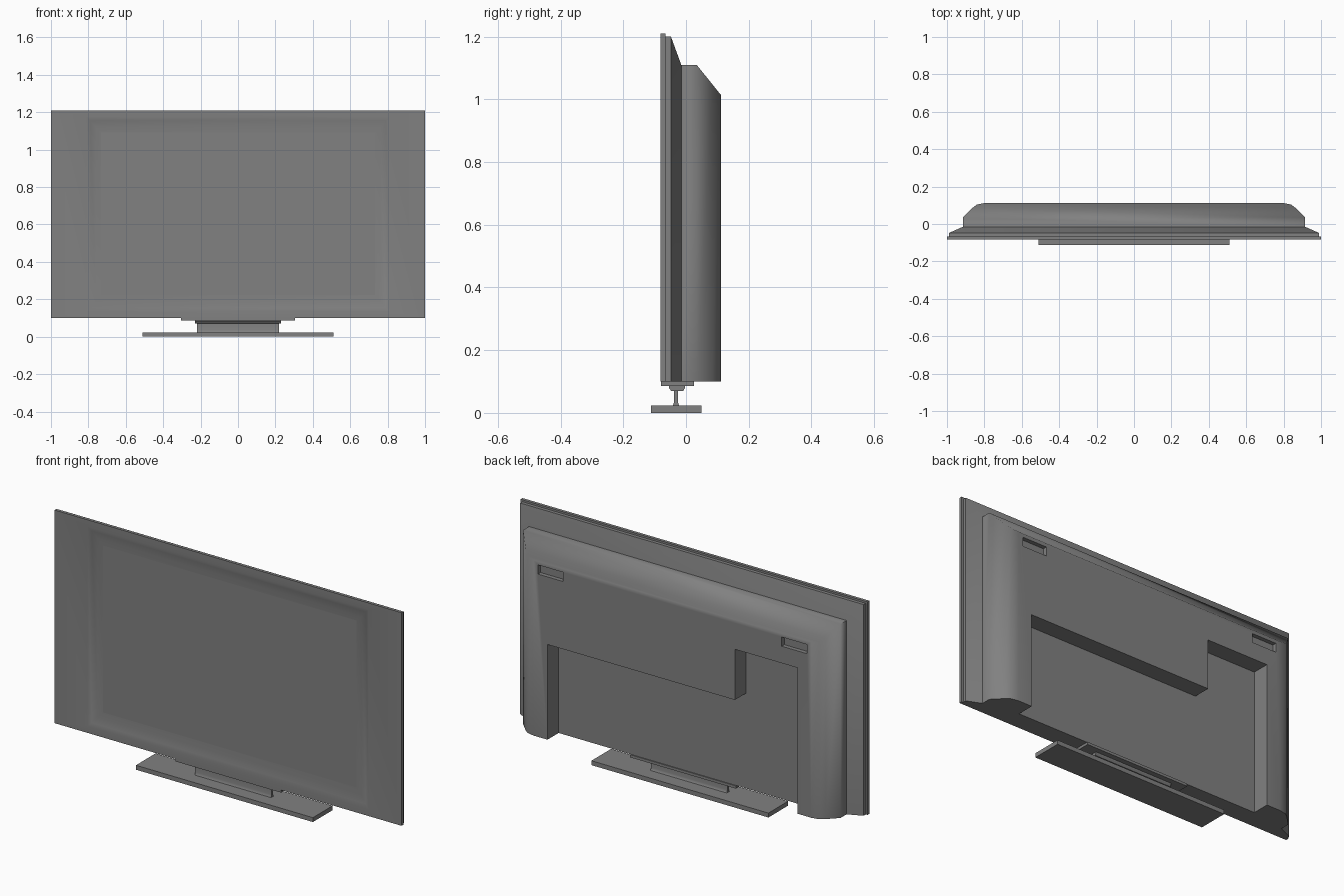
import bpy
import bmesh
import math

cube = bpy.data.objects.get("Cube")
if cube:
    bpy.data.objects.remove(cube, do_unlink=True)

grey = bpy.data.materials.new("mid_grey")
grey.use_nodes = True
COLOUR = (0.22, 0.22, 0.22, 1)
grey.diffuse_color = COLOUR
for node in grey.node_tree.nodes:
    if node.type == 'BSDF_PRINCIPLED':
        node.inputs["Base Color"].default_value = COLOUR

BOTTOM = 0.10


def finish(name, bm):
    """Turn a bmesh into a named object."""
    bmesh.ops.recalc_face_normals(bm, faces=bm.faces)
    mesh = bpy.data.meshes.new(name)
    bm.to_mesh(mesh)
    bm.free()
    mesh.materials.append(grey)
    obj = bpy.data.objects.new(name, mesh)
    bpy.context.collection.objects.link(obj)
    return obj


def select(obj):
    bpy.ops.object.select_all(action='DESELECT')
    obj.select_set(True)
    bpy.context.view_layer.objects.active = obj


def smooth(obj, degrees):
    select(obj)
    bpy.ops.object.shade_smooth_by_angle(angle=math.radians(degrees))


def loft(name, rings):
    """Join rectangles given as (y, half width, bottom, top), back to back."""
    bm = bmesh.new()
    loops = [[bm.verts.new((x, y, z)) for x, z in
              ((-w, low), (w, low), (w, top), (-w, top))]
             for y, w, low, top in rings]
    for a, b in zip(loops, loops[1:]):
        for i in range(4):
            j = (i + 1) % 4
            bm.faces.new((a[i], a[j], b[j], b[i]))
    bm.faces.new(loops[0])
    bm.faces.new(loops[-1])
    return finish(name, bm)


def prism(name, points, axis, start, end):
    """Extrude an outline along x (points are y, z) or y (points are x, z)."""
    bm = bmesh.new()

    def place(p, d):
        return (d, p[0], p[1]) if axis == 'x' else (p[0], d, p[1])

    face = bm.faces.new([bm.verts.new(place(p, start)) for p in points])
    out = bmesh.ops.extrude_face_region(bm, geom=[face])
    shift = place((0, 0), end - start)
    bmesh.ops.translate(bm, vec=shift,
                        verts=[g for g in out["geom"] if isinstance(g, bmesh.types.BMVert)])
    return finish(name, bm)


def box(name, x0, x1, y0, y1, z0, z1):
    return prism(name, [(x0, z0), (x1, z0), (x1, z1), (x0, z1)], 'y', y0, y1)


def cut(target, cutter):
    cutter.hide_render = True
    mod = target.modifiers.new("cut", 'BOOLEAN')
    mod.operation = 'DIFFERENCE'
    mod.solver = 'EXACT'
    mod.object = cutter
    select(target)
    bpy.ops.object.modifier_apply(modifier=mod.name)
    bpy.data.objects.remove(cutter, do_unlink=True)


# Front panel with a coved surround and a slightly sunken screen
panel = loft("front_panel", [
    (-0.066, 1.0, BOTTOM, 1.21),
    (-0.082, 1.0, BOTTOM, 1.21),
    (-0.082, 0.81, 0.135, 1.175),
    (-0.075, 0.79, 0.155, 1.155),
    (-0.069, 0.76, 0.19, 1.12),
    (-0.066, 0.717, 0.238, 1.077),
    (-0.060, 0.713, 0.242, 1.073),
])
smooth(panel, 28)

# Rear shell, stepping in and rounding off towards the back
shell = loft("rear_shell", [(y, w, BOTTOM, top) for y, w, top in (
    (-0.067, 0.99, 1.20),
    (-0.048, 0.99, 1.20),
    (-0.015, 0.915, 1.11),
    (0.034, 0.915, 1.11),
    (0.085, 0.865, 1.047),
    (0.104, 0.84, 1.023),
    (0.112, 0.80, 1.015),
)])

# Stepped connector bay, open at the bottom
bay = [(-0.72, 0.0), (0.72, 0.0), (0.72, 0.596),
       (-0.36, 0.596), (-0.36, 0.86), (-0.72, 0.86)]
cut(shell, prism("bay_cutter", bay, 'y', 0.02, 0.3))

# Two hand grips near the upper corners
for side in (-1, 1):
    a, b = sorted((side * 0.63, side * 0.775))
    cut(shell, box("grip_cutter", a, b, 0.09, 0.3, 0.948, 0.996))
smooth(shell, 60)

# Stand: mounting plate, swivel block, flared neck and foot
box("mounting_plate", -0.305, 0.305, -0.08, 0.025, 0.086, BOTTOM)
prism("swivel_block", [(-0.047, 0.07), (-0.009, 0.07), (-0.003, 0.08),
                       (-0.003, 0.087), (-0.055, 0.087), (-0.055, 0.08)],
      'x', -0.23, 0.23)
neck = prism("neck", [(-0.043, 0.022), (-0.020, 0.022), (-0.024, 0.028),
                      (-0.026, 0.037), (-0.026, 0.072), (-0.038, 0.072),
                      (-0.038, 0.037), (-0.040, 0.028)], 'x', -0.22, 0.22)
smooth(neck, 40)
box("foot", -0.51, 0.51, -0.112, 0.05, 0.0, 0.023)
